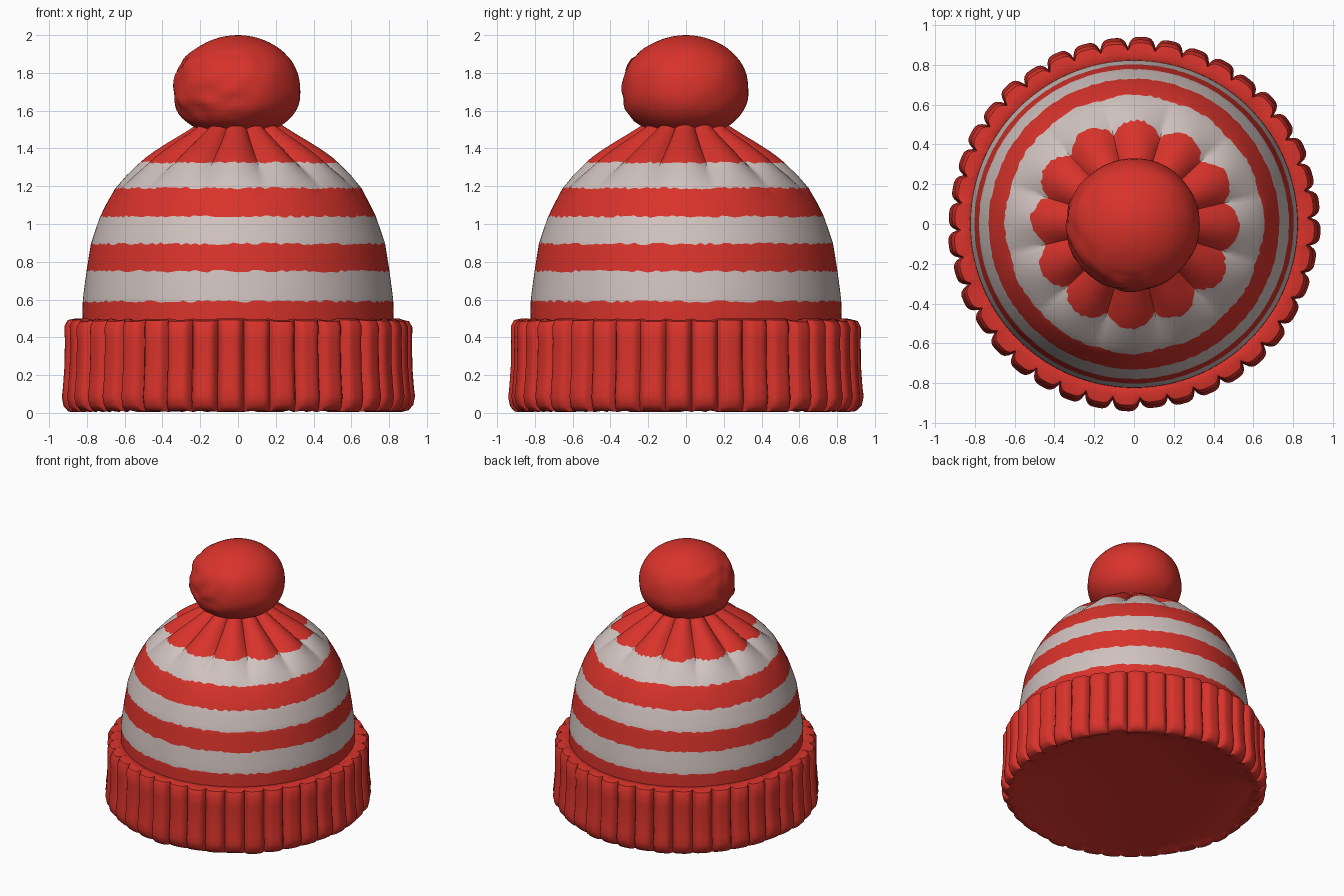
import bpy, math, random
from mathutils import Vector, noise

if "Cube" in bpy.data.objects:
    bpy.data.objects.remove(bpy.data.objects["Cube"])

random.seed(4)


def material(name, rgb):
    m = bpy.data.materials.new(name)
    m.diffuse_color = (*rgb, 1)
    m.use_nodes = True
    m.node_tree.nodes["Principled BSDF"].inputs["Base Color"].default_value = m.diffuse_color
    return m


RED = material("red wool", (0.69, 0.033, 0.024))
WHITE = material("pale grey wool", (0.63, 0.54, 0.52))


def lathe(name, rows, n, point, caps=(), mats=(RED,), row_mat=None):
    """Ring grid: point(row, i) -> xyz; caps lists 0 (first ring) or -1 (last)."""
    verts = [point(r, i) for r in range(rows) for i in range(n)]
    faces, idx = [], []
    for r in range(rows - 1):
        for i in range(n):
            j = (i + 1) % n
            faces.append((r * n + i, r * n + j, (r + 1) * n + j, (r + 1) * n + i))
            idx.append(row_mat(r) if row_mat else 0)
    for c in caps:
        ring = [(rows - 1) * n + i for i in range(n)] if c else list(range(n))[::-1]
        faces.append(ring)
        idx.append(0)
    me = bpy.data.meshes.new(name)
    me.from_pydata(verts, [], faces)
    for m in mats:
        me.materials.append(m)
    me.polygons.foreach_set("material_index", idx)
    me.update()
    ob = bpy.data.objects.new(name, me)
    bpy.context.collection.objects.link(ob)
    bpy.context.view_layer.objects.active = ob
    bpy.ops.object.select_all(action='DESELECT')
    ob.select_set(True)
    bpy.ops.object.shade_smooth_by_angle(angle=math.radians(50))
    return ob


def interp(table, z):
    for (z0, r0), (z1, r1) in zip(table, table[1:]):
        if z <= z1:
            return r0 + (r1 - r0) * (z - z0) / (z1 - z0)
    return table[-1][1]


# Striped crown, gathered into twelve pleats at the top
BODY = [(0.42, 0.825), (0.6, 0.822), (0.75, 0.802), (0.9, 0.778), (1.04, 0.73),
        (1.12, 0.69), (1.19, 0.648), (1.26, 0.58), (1.33, 0.495), (1.38, 0.427),
        (1.43, 0.35), (1.48, 0.272), (1.53, 0.2), (1.56, 0.17)]
EDGES = [0.42, 0.59, 0.75, 0.895, 1.04, 1.19, 1.325, 1.56]
levels, stripe = [], []
for k, (a, b) in enumerate(zip(EDGES, EDGES[1:])):
    steps = 8 if k == 6 else 4
    for s in range(steps):
        levels.append(a + (b - a) * s / steps)
        stripe.append(k % 2)
levels.append(EDGES[-1])
SEG = 192


def crown_point(r, i):
    a = math.tau * i / SEG
    z = levels[r]
    rad = interp(BODY, z)
    if z in EDGES[1:-1]:                       # slightly ragged stripe edge
        z += random.uniform(-0.007, 0.007)
        rad = interp(BODY, z)
    t = min(max((z - 1.1) / 0.25, 0), 1)
    lobe = abs(math.cos(6 * (a + 0.035))) ** 0.8
    rad += 0.085 * t * t * (lobe - 0.65) * min(1, rad / 0.35)
    rad += 0.008 * math.sin(3 * a + 1) * t
    return (rad * math.cos(a), rad * math.sin(a), z)


lathe("striped_crown", len(levels), SEG, crown_point, (-1,), (RED, WHITE),
      lambda r: stripe[r])

# Ribbed turned-up brim: (radius, height, groove depth), rolled under at the bottom
BRIM = [(0.79, 0.47, 0), (0.82, 0.492, 0.0), (0.865, 0.5, 0.012), (0.905, 0.492, 0.034),
        (0.922, 0.46, 0.045), (0.92, 0.38, 0.045), (0.922, 0.25, 0.045),
        (0.93, 0.14, 0.045), (0.936, 0.08, 0.045), (0.926, 0.033, 0.042),
        (0.9, 0.006, 0.028), (0.868, 0.004, 0.012), (0.84, 0.02, 0)]
RIBS, PER = 40, 12
size = [random.uniform(-0.008, 0.008) for _ in range(RIBS)]
drop = [random.uniform(0, 0.01) for _ in range(RIBS)]


def brim_point(r, i):
    rad, z, depth = BRIM[r]
    k, u = i // PER, (i % PER) / PER
    wave = 1 - abs(2 * u - 1) ** 4             # narrow groove, broad rib
    a = math.tau * (k + u - 0.5) / RIBS - math.radians(2.5)
    if depth:
        rad += size[k] * wave - depth * (1 - wave)
        z += drop[k] * wave * (1 if z < 0.1 else -1)
    return (rad * math.cos(a), rad * math.sin(a), z)


# The last ring is closed by the flat underside
lathe("ribbed_brim", len(BRIM), RIBS * PER, brim_point, (-1,))

# Slightly lumpy pompom, bulging towards the left
PR, PN = 33, 64


def pompom_point(r, i):
    lat = math.pi * (0.01 + 0.98 * r / (PR - 1)) - math.pi / 2
    a = math.tau * i / PN
    d = Vector((math.cos(lat) * math.cos(a), math.cos(lat) * math.sin(a), math.sin(lat)))
    side = max(0, min(1, d.dot(Vector((-0.75, -0.6, 0.1))) * 1.5))
    k = 1 + 0.015 * noise.noise(d * 2.5) + side * (0.035 + 0.05 * noise.noise(d * 4))
    k += 0.03 * math.sin(2 * lat) ** 2         # fuller shoulders
    up = 0.3 if d.z > 0 else 0.235
    return (0.33 * d.x * k, 0.33 * d.y * k, 1.7 + up * d.z * (k if d.z < 0.6 else 1))


lathe("pompom", PR, PN, pompom_point, (0, -1))
